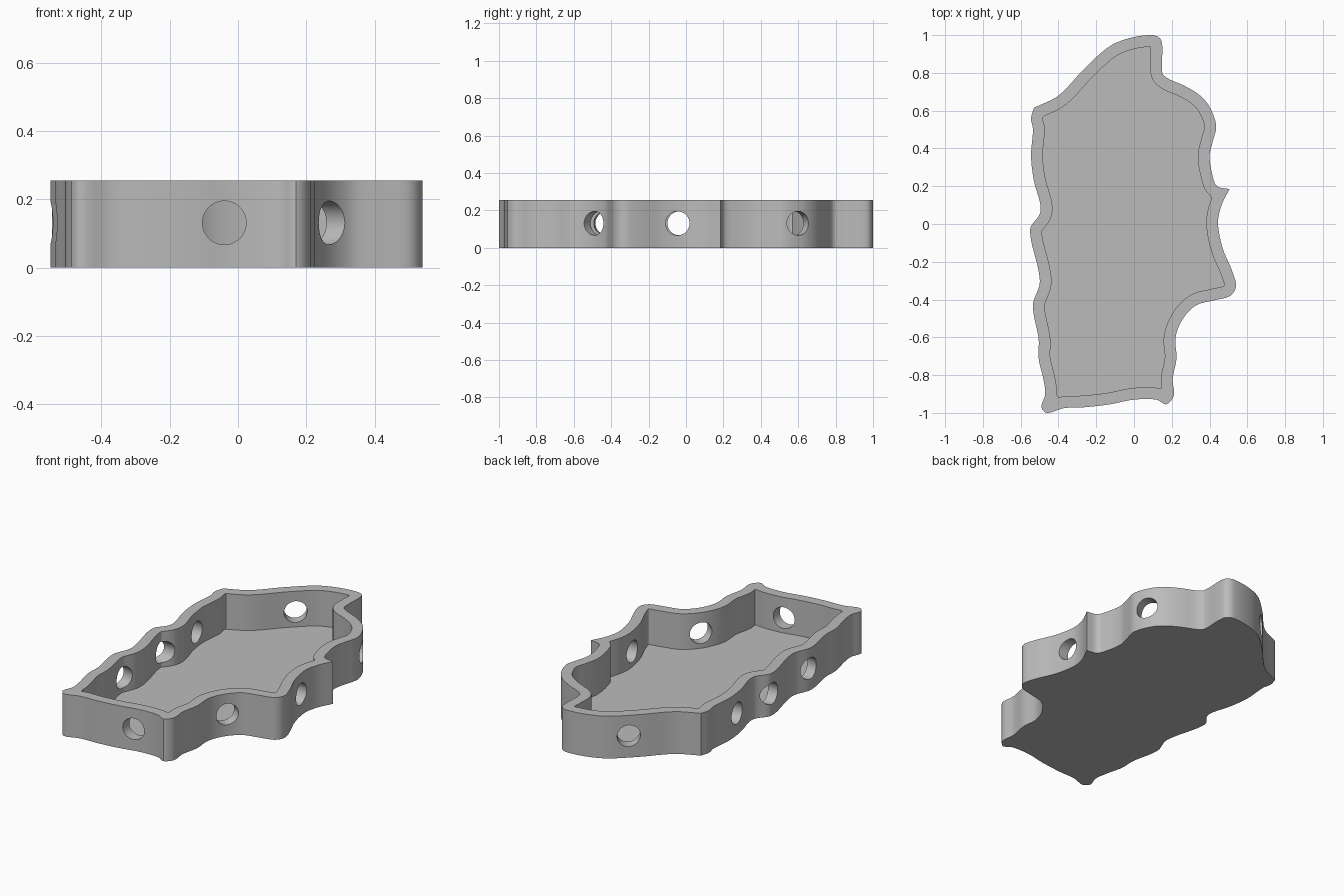
import bpy
import bmesh
import math
from mathutils import Vector
from mathutils.geometry import interpolate_bezier

HEIGHT = 0.255
FLOOR = 0.04
WALL = 0.062
HOLE_RADIUS = 0.064
HOLE_HEIGHT = 0.131
HOLE_STEPS = 24

# Wavy outline, clockwise, in hundredths; each run starts and ends at a sharp corner
BACK_RUN = [(-53, 61.5), (-40, 68), (-26, 82.5), (-13, 94), (-2, 98.5), (10, 100),
            (14, 98), (15, 94), (15, 80), (18, 77), (27, 73), (35, 68), (40, 62),
            (43.5, 52), (41.5, 43), (40, 36), (41.5, 26), (44, 20), (50.5, 18.5)]
FRONT_RUN = [(50.5, 18.5), (46, 9), (44.5, 0), (47, -13), (52, -25), (54, -33), (51, -38),
             (42, -40.5), (33, -43), (26, -50), (22, -60), (22.5, -71), (20.5, -82),
             (21, -91), (17, -95.5), (12, -93), (0, -93), (-13, -95.5), (-26, -97),
             (-37, -97.5), (-46, -100), (-49, -97), (-47, -90), (-48, -82), (-50.5, -71),
             (-50.5, -61), (-53.5, -43), (-50, -32), (-50.5, -25), (-55, -3), (-50, 5),
             (-49.5, 10), (-53, 23), (-54.5, 36), (-53.5, 50), (-54.5, 56), (-53, 61.5)]

# Hole positions on the wall and the directions they are drilled
HOLES = [((-0.04, -0.93), (0, -1)), ((0.27, -0.49), (0.83, -0.55)),
         ((0.45, -0.045), (1, 0)), ((0.41, 0.6), (0.9, 0.42)),
         ((-0.22, 0.86), (-0.6, 0.8)), ((-0.54, 0.28), (-1, -0.07)),
         ((-0.55, -0.035), (-1, 0)), ((-0.53, -0.42), (-1, 0.13))]


def smooth_run(run):
    """Sample a smooth curve through the points, leaving out the last one."""
    pts = [Vector(p) / 100 for p in run]
    last = len(pts) - 1
    slopes = []
    for i in range(len(pts)):
        before, after = pts[max(i - 1, 0)], pts[min(i + 1, last)]
        length = (pts[i] - before).length + (after - pts[i]).length
        slopes.append((after - before) / length)
    samples = []
    for i in range(last):
        a, b = pts[i], pts[i + 1]
        reach = (b - a).length / 3
        steps = max(4, int((b - a).length / 0.012))
        curve = interpolate_bezier(a, a + slopes[i] * reach,
                                   b - slopes[i + 1] * reach, b, steps + 1)
        samples += [Vector((p[0], p[1])) for p in curve[:-1]]
    return samples


def inset(loop, distance):
    """Move a clockwise loop inward, dropping points that fold over at corners."""
    result = []
    for i, p in enumerate(loop):
        t = (loop[(i + 1) % len(loop)] - loop[i - 1]).normalized()
        q = p + Vector((t.y, -t.x)) * distance
        if min((q - other).length for other in loop) > distance - 0.002:
            result.append(q)
    return result


def across(point, hole):
    """Sideways distance from the hole axis, or None when far from the hole."""
    axis = Vector(hole[1]).normalized()
    offset = point - Vector(hole[0])
    side = offset.dot(Vector((axis.y, -axis.x)))
    return side if max(abs(side), abs(offset.dot(axis))) < 0.13 else None


def drill(loop):
    """Turn a loop into columns (point, half opening), adding columns at holes."""
    columns = []
    for i, a in enumerate(loop):
        b = loop[(i + 1) % len(loop)]
        spans = [(across(a, hole), across(b, hole)) for hole in HOLES]
        if not any(u is not None and abs(u) <= HOLE_RADIUS for u, v in spans):
            columns.append((a, None))
        for u, v in spans:
            if u is None or v is None:
                continue
            for k in range(HOLE_STEPS + 1):
                angle = math.pi * k / HOLE_STEPS
                target = -HOLE_RADIUS * math.cos(angle)
                if u <= target < v:
                    half = HOLE_RADIUS * math.sin(angle)
                    columns.append((a.lerp(b, (target - u) / (v - u)), half))
    return columns


def wall(bm, columns, base):
    """Build one wall surface; each column becomes bottom, low, high and top verts."""
    posts = []
    for p, half in columns:
        def vert(z):
            return bm.verts.new((p.x, p.y, z))
        low = high = None
        if half is not None:
            low = high = vert(HOLE_HEIGHT - half)
            if half > 0.0001:
                high = vert(HOLE_HEIGHT + half)
        posts.append((vert(base), low, high, vert(HEIGHT)))
    for i, b in enumerate(posts):
        a = posts[i - 1]
        if a[1] and b[1]:
            bm.faces.new((a[0], a[1], b[1], b[0]))
            bm.faces.new((a[2], a[3], b[3], b[2]))
        else:
            ring = (a[0], a[1], a[3], b[3], b[1], b[0])
            bm.faces.new([v for v in ring if v])
    bm.faces.new([post[0] for post in posts])
    return posts


def stretch(posts, start, end):
    """Posts from start to end, wrapping past the end of the loop."""
    return posts[start:end + 1] if start < end else posts[start:] + posts[:end + 1]


cube = bpy.data.objects.get("Cube")
if cube:
    bpy.data.objects.remove(cube)

# Outer wall with underside, inner wall with floor
outline = smooth_run(BACK_RUN) + smooth_run(FRONT_RUN)
bm = bmesh.new()
outer = wall(bm, drill(outline), 0)
inner = wall(bm, drill(inset(outline, WALL)), FLOOR)

# Rim on top, and tunnels joining the two walls at the holes
outer_marks = [i for i, post in enumerate(outer) if post[1]]
inner_marks = [i for i, post in enumerate(inner) if post[1]]
for m in range(len(outer_marks)):
    out_part = stretch(outer, outer_marks[m - 1], outer_marks[m])
    in_part = stretch(inner, inner_marks[m - 1], inner_marks[m])
    bm.faces.new([post[3] for post in out_part] + [post[3] for post in in_part[::-1]])
    if len(out_part) == 2:
        for level in (1, 2):
            bm.faces.new([post[level] for post in out_part + in_part[::-1]])
bmesh.ops.recalc_face_normals(bm, faces=bm.faces)

mesh = bpy.data.meshes.new("wavy_tray")
bm.to_mesh(mesh)
bm.free()
tray = bpy.data.objects.new("wavy_tray", mesh)
bpy.context.scene.collection.objects.link(tray)

# Plain grey finish, smooth along the waves and sharp at the edges
grey = bpy.data.materials.new("plain_grey")
grey.use_nodes = True
colour = (0.5, 0.5, 0.5, 1)
grey.diffuse_color = colour
grey.node_tree.nodes["Principled BSDF"].inputs["Base Color"].default_value = colour
mesh.materials.append(grey)
mesh.shade_smooth()
mesh.set_sharp_from_angle(angle=math.radians(30))
